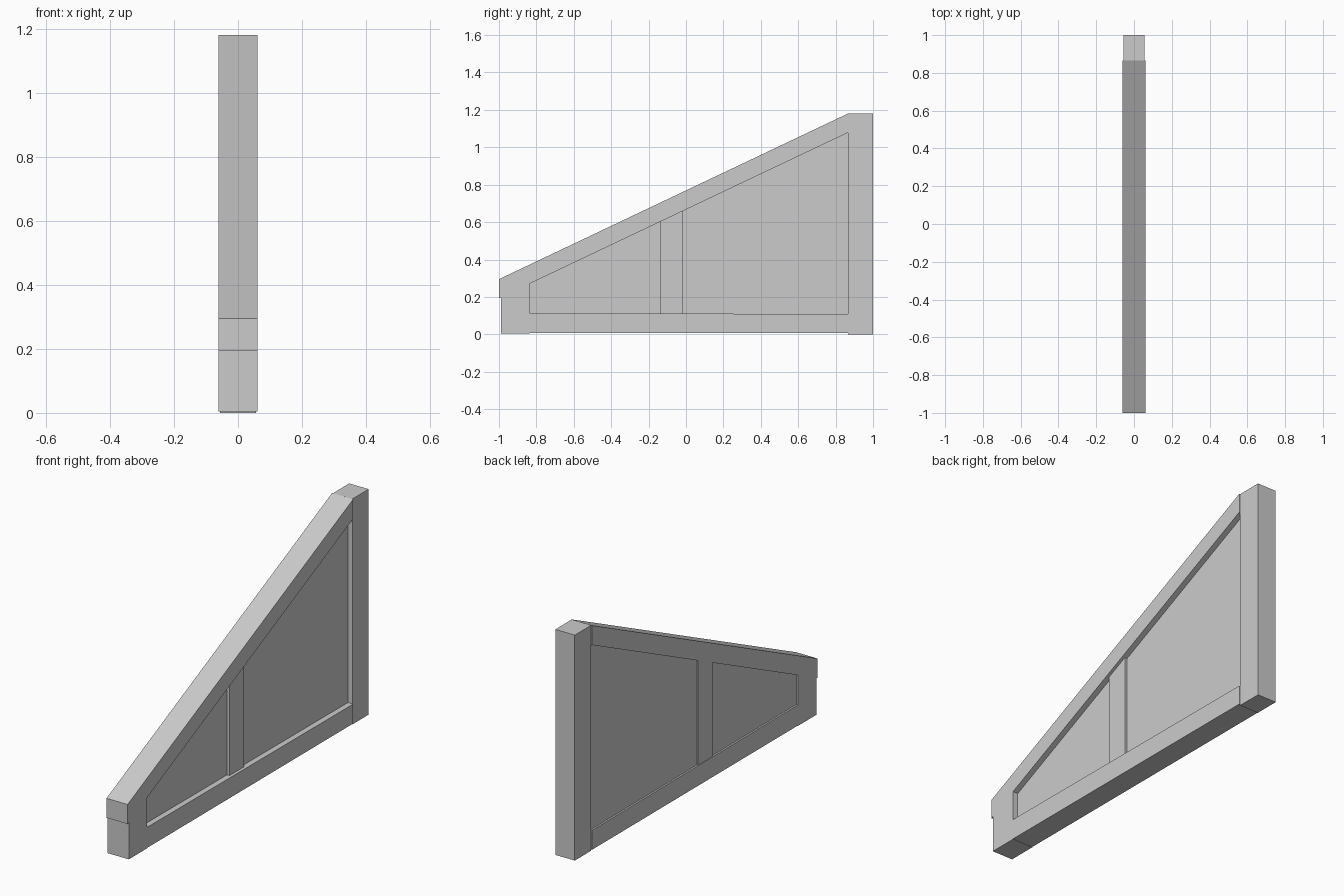
import bpy
import bmesh

cube = bpy.data.objects.get("Cube")
if cube:
    bpy.data.objects.remove(cube, do_unlink=True)

grey = bpy.data.materials.new("plain grey")
grey.use_nodes = True
colour = (0.6, 0.6, 0.6, 1)
grey.diffuse_color = colour
grey.node_tree.nodes["Principled BSDF"].inputs["Base Color"].default_value = colour


def slab(name, profile, right, left):
    """Extrude a (y, z) side profile across x from right to left."""
    bm = bmesh.new()
    face = bm.faces.new([bm.verts.new((right, y, z)) for y, z in profile])
    out = bmesh.ops.extrude_face_region(bm, geom=[face])
    verts = [v for v in out["geom"] if isinstance(v, bmesh.types.BMVert)]
    bmesh.ops.translate(bm, verts=verts, vec=(left - right, 0, 0))
    bmesh.ops.recalc_face_normals(bm, faces=bm.faces)
    mesh = bpy.data.meshes.new(name)
    bm.to_mesh(mesh)
    bm.free()
    mesh.materials.append(grey)
    obj = bpy.data.objects.new(name, mesh)
    bpy.context.collection.objects.link(obj)


def rail_top(y):
    return 0.295 + 0.4745 * (y + 1)


def under_rail(y0, y1, z0, drop):
    """Upright profile whose sloping top is tucked inside the rail."""
    return [(y0, z0), (y1, z0), (y1, rail_top(y1) - drop), (y0, rail_top(y0) - drop)]


RAIL = 0.102   # vertical thickness of the sloping rail
HALF = 0.061   # half width of the frame
BACK = 0.865   # front face of the back post

# Frame
slab("back_post", [(BACK, 0), (1, 0), (1, 1.18), (BACK, 1.18)], -0.056, 0.056)
slab("sloping_rail", [(-1, rail_top(-1) - RAIL), (BACK, rail_top(BACK) - RAIL),
                      (BACK, rail_top(BACK)), (-1, rail_top(-1))], -HALF, HALF)
slab("front_post", under_rail(-0.99, -0.838, 0.004, RAIL), -HALF, HALF)
slab("bottom_rail", [(-0.838, 0.006), (BACK, 0.006), (BACK, 0.108), (-0.838, 0.114)],
     -HALF, HALF)

# Infill: panel set deeper on the left side, with a middle stud
slab("infill_panel", under_rail(-0.86, BACK + 0.02, 0.06, 0.06), -0.052, 0.031)
slab("middle_stud", under_rail(-0.135, -0.015, 0.06, 0.06), -0.058, 0.045)
